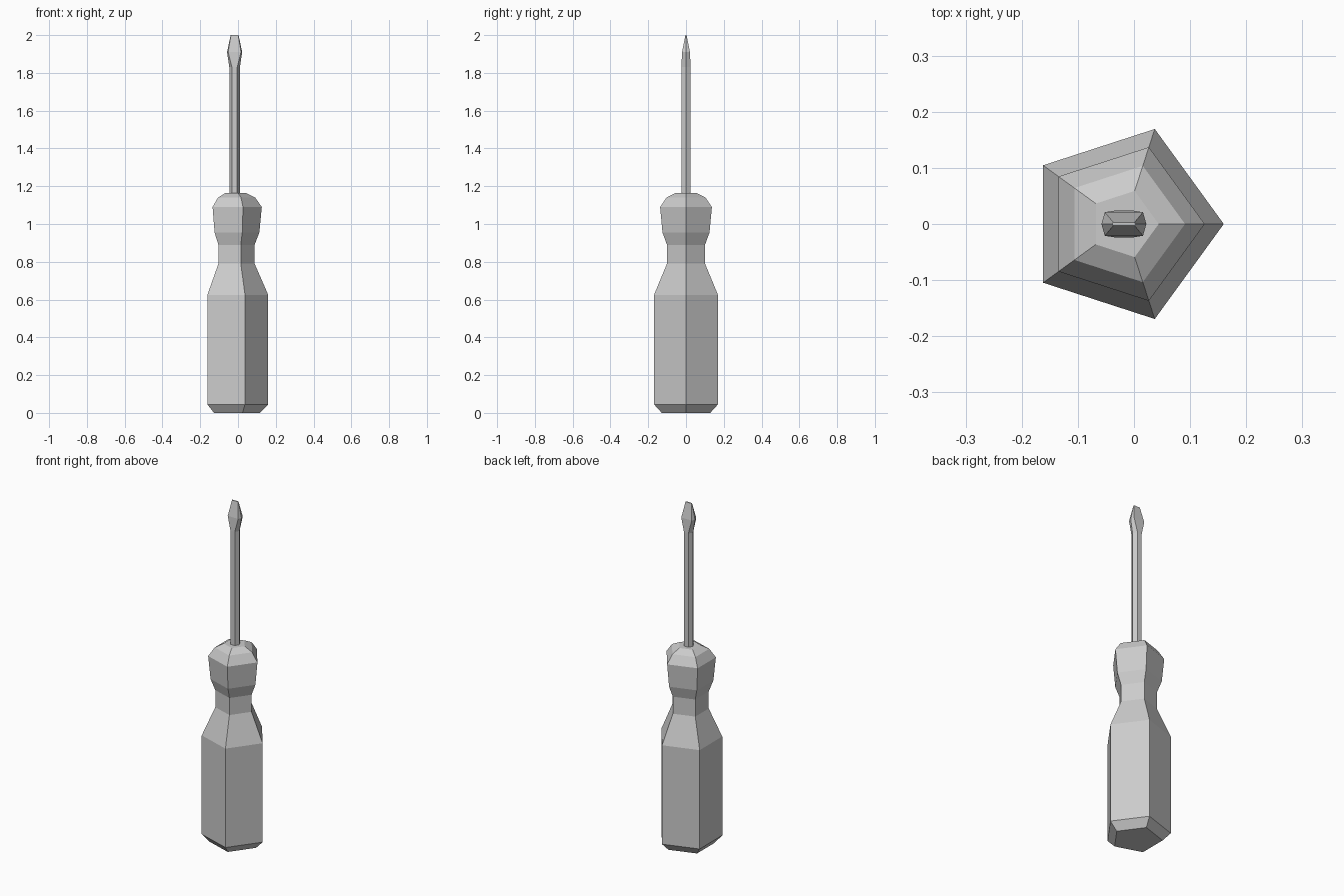
import bpy, bmesh
from math import cos, sin, tau

if "Cube" in bpy.data.objects:
    bpy.data.objects.remove(bpy.data.objects["Cube"])

CX = -0.018  # shared axis of handle and shaft


def loft(name, rings):
    """Skin equal-length rings of points, capping both ends."""
    bm = bmesh.new()
    loops = [[bm.verts.new(p) for p in ring] for ring in rings]
    n = len(loops[0])
    for a, b in zip(loops, loops[1:]):
        for i in range(n):
            j = (i + 1) % n
            bm.faces.new((a[i], a[j], b[j], b[i]))
    bm.faces.new(loops[0][::-1])
    bm.faces.new(loops[-1])
    bmesh.ops.recalc_face_normals(bm, faces=bm.faces)
    mesh = bpy.data.meshes.new(name)
    bm.to_mesh(mesh)
    bm.free()
    obj = bpy.data.objects.new(name, mesh)
    bpy.context.collection.objects.link(obj)
    return obj


def polygon(n, r, z):
    return [(CX + r * cos(tau * i / n), r * sin(tau * i / n), z) for i in range(n)]


def blade_ring(x_mid, x_side, y, z):
    """Flattened hexagon: points on the x axis plus four corners."""
    pts = [(x_mid, 0), (x_side, y), (-x_side, y), (-x_mid, 0), (-x_side, -y), (x_side, -y)]
    return [(CX + px, py, z) for px, py in pts]


# Five-sided handle: (radius, height)
handle_profile = [
    (0.135, 0.0), (0.178, 0.045), (0.178, 0.625), (0.106, 0.79), (0.106, 0.89),
    (0.131, 0.955), (0.144, 1.09), (0.109, 1.14), (0.062, 1.163),
]
loft("handle", [polygon(5, r, z) for r, z in handle_profile])

# Hexagonal shaft flaring into a flat blade
loft("shaft_and_blade", [
    polygon(6, 0.028, 1.15),
    polygon(6, 0.028, 1.83),
    blade_ring(0.040, 0.034, 0.021, 1.91),
    blade_ring(0.021, 0.019, 0.003, 2.0),
])
